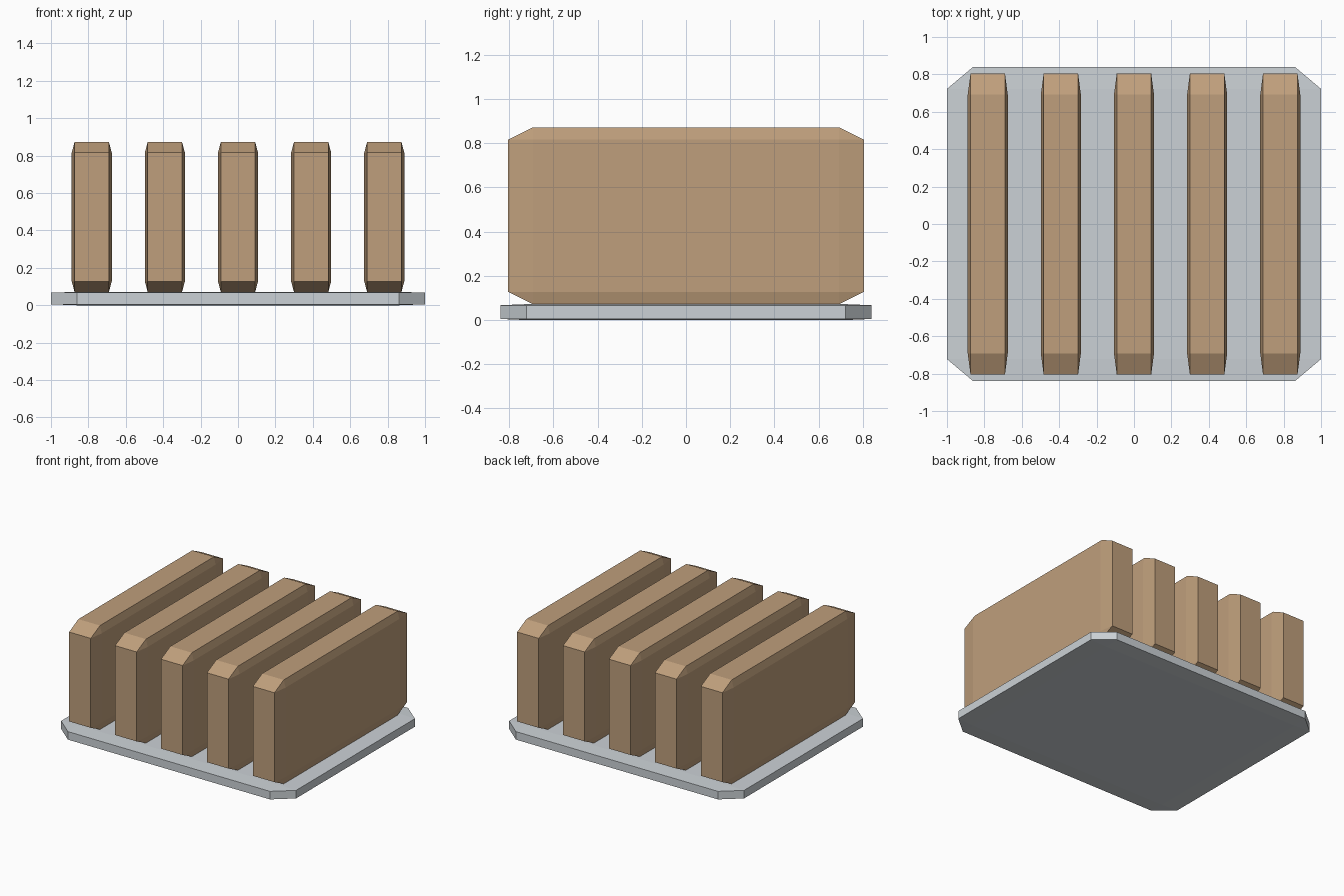
import bpy
import bmesh
from mathutils import Vector

cube = bpy.data.objects.get("Cube")
if cube:
    bpy.data.objects.remove(cube, do_unlink=True)


def make_material(name, rgb):
    mat = bpy.data.materials.new(name)
    mat.use_nodes = True
    color = (*rgb, 1.0)
    mat.diffuse_color = color
    mat.node_tree.nodes["Principled BSDF"].inputs["Base Color"].default_value = color
    return mat


def chamfered_block(name, size, center, mat, chamfer=0.07):
    """Chamfer a unit cube, then stretch it so the chamfer follows the size."""
    bm = bmesh.new()
    bmesh.ops.create_cube(bm, size=1.0)
    bmesh.ops.bevel(bm, geom=bm.edges[:], offset=chamfer, segments=1,
                    affect='EDGES', clamp_overlap=True)
    bmesh.ops.scale(bm, vec=Vector(size), verts=bm.verts)
    bmesh.ops.recalc_face_normals(bm, faces=bm.faces)
    mesh = bpy.data.meshes.new(name)
    bm.to_mesh(mesh)
    bm.free()
    mesh.materials.append(mat)
    obj = bpy.data.objects.new(name, mesh)
    obj.location = center
    bpy.context.collection.objects.link(obj)
    return obj


metal = make_material("pale_grey", (0.60, 0.64, 0.67))
tan = make_material("tan", (0.52, 0.345, 0.20))

# Base plate
plate_height = 0.072
chamfered_block("base_plate", (2.0, 1.68, plate_height),
                (0, 0, plate_height / 2), metal)

# Row of five upright slabs
slab_height, spacing = 0.80, 0.391
for i in range(5):
    chamfered_block(f"slab_{i + 1}", (0.214, 1.61, slab_height),
                    ((i - 2) * spacing, 0, plate_height + slab_height / 2), tan)
